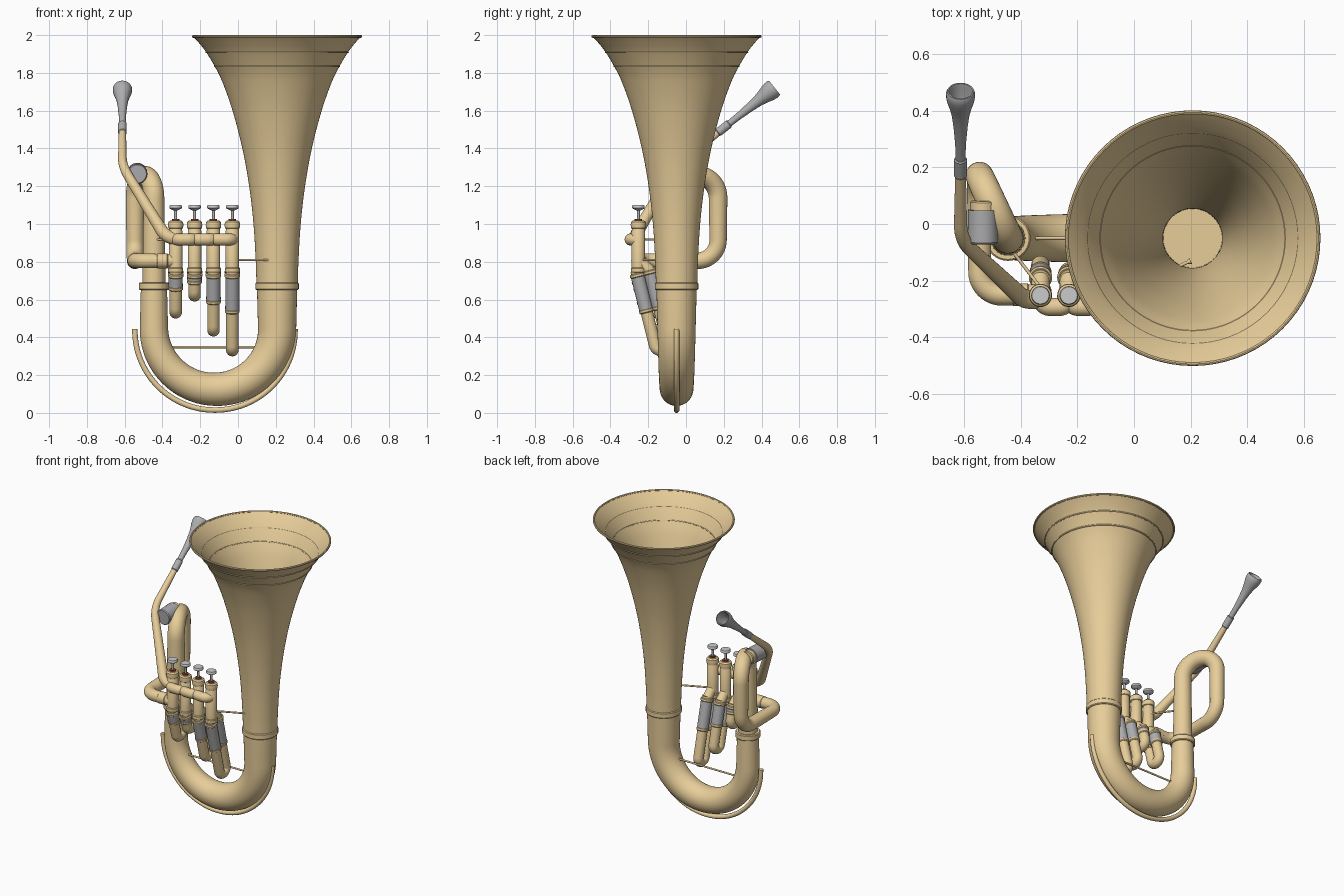
import bpy, bmesh, math
from mathutils import Vector as V

if "Cube" in bpy.data.objects:
    bpy.data.objects.remove(bpy.data.objects["Cube"])


def material(name, rgb):
    m = bpy.data.materials.new(name)
    m.diffuse_color = (*rgb, 1)
    m.use_nodes = True
    m.node_tree.nodes["Principled BSDF"].inputs["Base Color"].default_value = m.diffuse_color
    return m


BRASS = material("brass", (0.80, 0.61, 0.32))
SILVER = material("silver", (0.42, 0.42, 0.43))
PEARL = material("pearl", (0.75, 0.75, 0.73))
FELT = material("felt", (0.30, 0.06, 0.03))


def skin(name, rings, mat, n=24, cap=True):
    """Skin circles given as (centre, tangent, radius)."""
    bm = bmesh.new()
    t_old = rings[0][1].normalized()
    u = t_old.orthogonal().normalized()
    loops = []
    for c, t, r in rings:
        t = t.normalized()
        u = t_old.rotation_difference(t) @ u
        u = (u - t * u.dot(t)).normalized()
        w = t.cross(u)
        t_old = t
        loops.append([bm.verts.new(c + r * (u * math.cos(a) + w * math.sin(a)))
                      for a in (2 * math.pi * k / n for k in range(n))])
    for a, b in zip(loops, loops[1:]):
        for k in range(n):
            bm.faces.new((a[k], a[(k + 1) % n], b[(k + 1) % n], b[k]))
    if cap:
        for i in (0, -1):
            if rings[i][2] > 0:
                bm.faces.new(loops[i])
    bmesh.ops.remove_doubles(bm, verts=bm.verts, dist=1e-5)
    bmesh.ops.recalc_face_normals(bm, faces=bm.faces)
    me = bpy.data.meshes.new(name)
    bm.to_mesh(me)
    bm.free()
    me.materials.append(mat)
    ob = bpy.data.objects.new(name, me)
    bpy.context.collection.objects.link(ob)
    return ob


def lathe(name, base, axis, profile, mat, n=24, cap=True):
    """Revolve (height, radius) pairs about an axis."""
    base, axis = V(base), V(axis).normalized()
    return skin(name, [(base + axis * h, axis, r) for h, r in profile], mat, n, cap)


def collar(name, base, axis, h0, h1, r, mat=BRASS):
    b = 0.005
    lathe(name, base, axis, [(h0, r - b), (h0 + b, r), (h1 - b, r), (h1, r - b)], mat, 32)


def fillet(pts, ds, steps=12):
    """Polyline with rounded corners; ds = distance from each corner."""
    pts = [V(p) for p in pts]
    out = [pts[0]]
    for i, d in enumerate(ds, 1):
        p = pts[i]
        u, v = (pts[i - 1] - p).normalized(), (pts[i + 1] - p).normalized()
        turn = math.pi - u.angle(v)
        k = 4 / 3 * math.tan(turn / 4) / math.tan(turn / 2)
        a, b = p + u * d, p + v * d
        c1, c2 = a - u * d * k, b - v * d * k
        for j in range(steps + 1):
            s = j / steps
            out.append(a * (1-s)**3 + 3 * c1 * s * (1-s)**2 + 3 * c2 * s*s * (1-s) + b * s**3)
    return out + [pts[-1]]


def tube(name, pts, ds, r0, r1, mat=BRASS, n=24, steps=12):
    path = fillet(pts, ds, steps)
    path = [p for i, p in enumerate(path) if i == 0 or (p - path[i - 1]).length > 1e-4]
    dist = [0]
    for a, b in zip(path, path[1:]):
        dist.append(dist[-1] + (b - a).length)
    rings = []
    for i, p in enumerate(path):
        a, b = path[max(i - 1, 0)], path[min(i + 1, len(path) - 1)]
        t = (p - a).normalized() + (b - p).normalized()
        rings.append((p, t, r0 + (r1 - r0) * dist[i] / dist[-1]))
    return skin(name, rings, mat, n)


def smooth_profile(pts, steps=5):
    """Catmull-Rom through (height, radius) pairs."""
    q = [V(p) for p in [pts[0]] + pts + [pts[-1]]]
    out = []
    for a, b, c, d in zip(q, q[1:], q[2:], q[3:]):
        for j in range(steps):
            s = j / steps
            out.append(0.5 * (2*b + (c-a)*s + (2*a - 5*b + 4*c - d)*s*s + (3*b - a - 3*c + d)*s**3))
    return [tuple(p) for p in out + [q[-1]]]


UP = (0, 0, 1)
BX, BY, LX = 0.207, -0.05, -0.445

# Open bell with wall thickness, rim wire and two seam rings
outer = smooth_profile([(0.66, .109), (0.8, .113), (1.0, .125), (1.2, .148), (1.4, .184),
                        (1.6, .236), (1.75, .289), (1.83, .328), (1.91, .376), (1.96, .415), (1.995, .447)])
inner = [(z, r - 0.006) for z, r in reversed(outer)]
lathe("bell", (BX, BY, 0), UP, outer + inner, BRASS, 72, cap=False)
for nm, z, r, m in (("bell_rim", 1.993, .444, .007), ("bell_seam_upper", 1.91, .375, .005),
                    ("bell_seam_lower", 1.835, .329, .005)):
    ring = [(z + m * math.sin(a), r + m * math.cos(a)) for a in (math.pi * k / 4 for k in range(9))]
    lathe(nm, (BX, BY, 0), UP, ring, BRASS, 72, cap=False)

# Bottom bow and its ferrules
tube("bottom_bow", [(BX, BY, .675), (BX, BY, .125), (LX, BY, .125), (LX, BY, .67)],
     [.325, .325], .107, .069, n=40, steps=20)
collar("bell_ferrule", (BX, BY, 0), UP, .65, .69, .115)
collar("bow_ferrule", (LX, BY, 0), UP, .65, .69, .08)

# Guard strip under the bow
tube("bow_guard", [(.302, BY, .445), (.302, BY, .015), (-.546, BY, .015), (-.546, BY, .445)],
     [.422, .422], .015, .015, n=12, steps=24)

# Main branch: up, over, down, forward and into the valves
tube("main_branch", [(LX, BY, .66), (LX, BY, 1.255), (-.545, .17, 1.255), (-.545, .17, .805),
                     (-.545, -.25, .805), (-.33, -.25, .805)], [.118, .118, .11, .08], .062, .036, n=32)
collar("branch_ferrule", (-.43, -.25, .805), (1, 0, 0), 0, .06, .04)

# Silver tuning sleeve beside the loop
lathe("tuning_sleeve", (-.533, -.07, 1.265), (0, 1, .05), [(0, .048), (.006, .053), (.12, .053)], SILVER, 32)
collar("tuning_sleeve_ferrule", (-.533, .045, 1.271), (0, 1, .05), 0, .037, .045)

# Leadpipe, receiver and mouthpiece share one slanted axis
M_DIR = V((0, .78, .62)).normalized()
M_RIM = V((-.612, .469, 1.722))
M_BASE = M_RIM - M_DIR * .37
tube("leadpipe", [M_BASE, M_RIM - M_DIR * .67, (-.385, -.27, .935), (-.33, -.265, .92)],
     [.07, .04], .019, .034)
lathe("receiver", M_BASE, M_DIR, [(-.015, .019), (-.01, .023), (.06, .023), (.065, .019)], SILVER)
lathe("mouthpiece", M_BASE, M_DIR,
      [(.05, .017), (.13, .019), (.21, .025), (.26, .031), (.295, .039), (.325, .048), (.345, .051),
       (.36, .051), (.37, .047), (.37, .042), (.36, .039), (.325, .034), (.29, .02), (.27, .008),
       (.27, 0)], SILVER, 32)

# Four valves: (x, bottom of slide, bottom of silver sleeve)
D = V((0, .25, -1)).normalized()
P = V((0, 1, .25)).normalized()
for i, (x, low, sleeve) in enumerate([(-.33, .495, .65), (-.23, .585, .685),
                                      (-.13, .40, .58), (-.03, .295, .53)], 1):
    base = (x, -.252, 0)
    lathe(f"valve_{i}_casing", base, UP,
          [(.74, .036), (.745, .040), (.765, .040), (.77, .036), (.965, .036), (.968, .034),
           (.975, .034), (.978, .039), (.995, .041), (1.01, .039), (1.018, .030)], BRASS, 32)
    lathe(f"valve_{i}_felt", base, UP, [(1.015, .02), (1.027, .02)], FELT)
    lathe(f"valve_{i}_stem", base, UP, [(1.02, .008), (1.085, .008)], SILVER, 12)
    lathe(f"valve_{i}_button", base, UP,
          [(1.072, .012), (1.08, .028), (1.084, .033), (1.095, .033), (1.10, .030)], PEARL)
    # U-shaped slide slanting back under the valve
    front = V((x, -.262, .75))
    back = front + P * .07
    length = (front.z - low - .03) / -D.z
    tube(f"valve_{i}_slide", [front, front + D * length, back + D * length, back],
         [.034, .034], .033, .033, n=20, steps=8)
    lathe(f"valve_{i}_knuckle", back + V((0, -.06, .045)), (0, .06, -.06), [(0, .03), (.085, .033)], BRASS)
    s = (.735 - sleeve) / -D.z
    for nm, p in (("front", front), ("back", back)):
        lathe(f"valve_{i}_sleeve_{nm}", p, D, [(.03, .037), (s, .037)], SILVER)
        collar(f"valve_{i}_top_ring_{nm}", p, D, .012, .034, .041)
        collar(f"valve_{i}_low_ring_{nm}", p, D, s - .006, s + .016, .039)
    # Crossover bow in front, joining neighbouring valves
    if i < 4:
        tube(f"crossover_{i}", [(x, -.25, .918), (x, -.293, .918), (x + .1, -.293, .918),
                                (x + .1, -.25, .918)], [.035, .035], .032, .032, n=20)

# Thin braces with small end flanges
for nm, a, b in (("lower_brace", (-.39, BY, .348), (.125, BY, .348)),
                 ("valve_bell_brace", (-.03, -.235, .81), (.2, -.13, .81)),
                 ("valve_leg_brace", (-.445, -.075, .918), (-.33, -.225, .918))):
    d = V(b) - V(a)
    L = d.length
    lathe(nm, a, d, [(0, .012), (.012, .006), (L - .012, .006), (L, .012)], BRASS, 12)

# Smooth shading with hard edges kept
for ob in bpy.context.collection.objects:
    ob.select_set(True)
    bpy.context.view_layer.objects.active = ob
bpy.ops.object.shade_smooth_by_angle(angle=math.radians(35))
